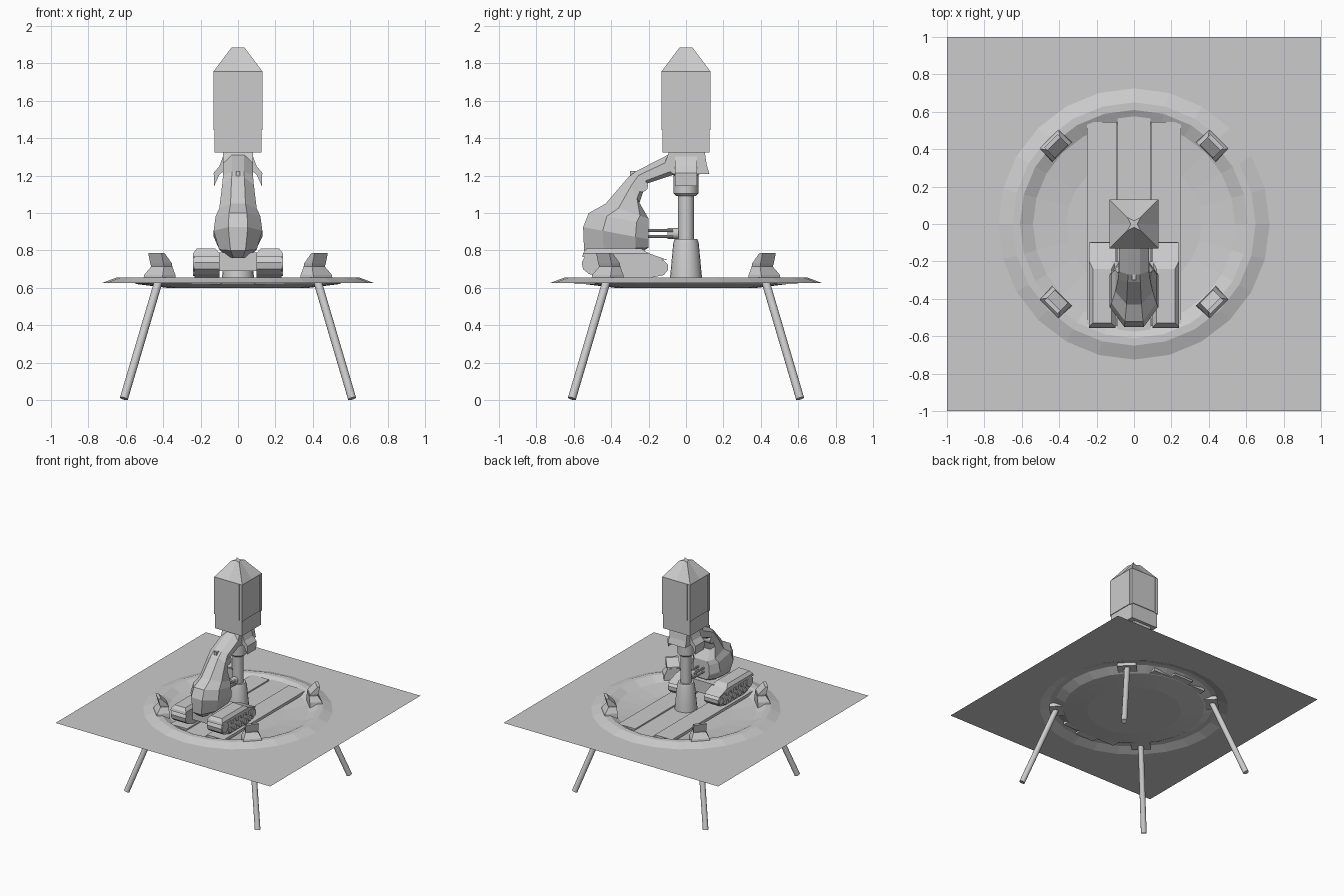
import bpy, bmesh, math
from mathutils import Vector, Matrix

if "Cube" in bpy.data.objects:
    bpy.data.objects.remove(bpy.data.objects["Cube"])

grey = bpy.data.materials.new("light_grey")
grey.diffuse_color = (0.6, 0.6, 0.6, 1)
grey.use_nodes = True
grey.node_tree.nodes["Principled BSDF"].inputs["Base Color"].default_value = grey.diffuse_color


def finish(name, bm, smooth=False, normals=True):
    if normals:
        bmesh.ops.recalc_face_normals(bm, faces=bm.faces[:])
    me = bpy.data.meshes.new(name)
    bm.to_mesh(me)
    bm.free()
    ob = bpy.data.objects.new(name, me)
    bpy.context.collection.objects.link(ob)
    me.materials.append(grey)
    if smooth:
        bpy.ops.object.select_all(action='DESELECT')
        ob.select_set(True)
        bpy.context.view_layer.objects.active = ob
        bpy.ops.object.shade_smooth_by_angle(angle=math.radians(35))
    return ob


def loft(name, rings, cap=True, smooth=False, mat=None, normals=True):
    """Skin closed rings of equal length."""
    bm = bmesh.new()
    vs = [[bm.verts.new(p) for p in r] for r in rings]
    n = len(rings[0])
    for a, b in zip(vs, vs[1:]):
        for i in range(n):
            j = (i + 1) % n
            bm.faces.new((a[i], a[j], b[j], b[i]))
    if cap:
        bm.faces.new(vs[0][::-1])
        bm.faces.new(vs[-1])
    if mat:
        bmesh.ops.transform(bm, matrix=mat, verts=bm.verts[:])
    return finish(name, bm, smooth, normals)


def box(name, x, y, z):
    return loft(name, [[(x[0], y[0], h), (x[1], y[0], h), (x[1], y[1], h), (x[0], y[1], h)] for h in z])


def circle(r, z, n):
    return [(r * math.cos(2 * math.pi * i / n), r * math.sin(2 * math.pi * i / n), z) for i in range(n)]


def lathe(name, prof, n=20, mat=None, smooth=True):
    return loft(name, [circle(r, z, n) for r, z in prof], smooth=smooth, mat=mat)


def rod(name, a, b, r, n=14):
    a, b = Vector(a), Vector(b)
    m = Matrix.Translation(a) @ (b - a).to_track_quat('Z', 'Y').to_matrix().to_4x4()
    return lathe(name, [(r, 0), (r, (b - a).length)], n, m)


def side_profile(name, x0, x1, pts):
    """Extrude a (y, z) outline along x."""
    return loft(name, [[(x, y, z) for y, z in pts] for x in (x0, x1)])


# Landing deck: square sheet with a round opening
N = 24
square = []
for x, y, _ in circle(1, 0, N):
    k = max(abs(x), abs(y))
    square.append((x / k, y / k, 0.627))
deck = loft("deck_sheet", [square, circle(0.725, 0.627, N)], cap=False, normals=False)

# Raised rim and shallow dish in the opening
bm = bmesh.new()
prof = [(0.725, 0.627), (0.65, 0.655), (0.61, 0.655), (0.54, 0.62), (0.36, 0.598)]
rings = [[bm.verts.new(p) for p in circle(r, z, N)] for r, z in prof]
for a, b in zip(rings, rings[1:]):
    for i in range(N):
        j = (i + 1) % N
        bm.faces.new((a[i], a[j], b[j], b[i]))
bm.faces.new(rings[-1])
finish("deck_rim", bm, normals=False)

# Runways across the dish floor
box("centre_strip", (-0.088, 0.088), (-0.595, 0.595), (0.622, 0.638))
for s in (-1, 1):
    box("runway", sorted((s * 0.092, s * 0.25)), (-0.545, 0.545), (0.622, 0.646))

# Splayed legs and the clamps above them
for sx in (-1, 1):
    for sy in (-1, 1):
        rod("leg", (sx * 0.425, sy * 0.425, 0.635), (sx * 0.61, sy * 0.61, 0.008), 0.022)
        m = Matrix.Translation((sx * 0.42, sy * 0.42, 0)) @ Matrix.Rotation(math.atan2(sy, sx), 4, 'Z')
        base = [(-0.05, 0.055, 0.625, 0.075), (-0.05, 0.045, 0.67, 0.07), (-0.05, 0.01, 0.72, 0.045)]
        loft("clamp_base", [[(a, -w, z), (b, -w, z), (b, w, z), (a, w, z)] for a, b, z, w in base], mat=m)
        fin = [(-0.05, 0.01, 0.70, 0.045), (-0.045, 0.02, 0.73, 0.05), (0.012, 0.035, 0.787, 0.05)]
        loft("clamp_fin", [[(a, -w, z), (b, -w, z), (b, w, z), (a, w, z)] for a, b, z, w in fin], mat=m)

# Column under the cabin
lathe("column_base", [(0.09, 0.6), (0.085, 0.66), (0.068, 0.84), (0.06, 0.862)])
lathe("column_shaft", [(0.043, 0.855), (0.043, 1.1)])
lathe("column_collar", [(0.05, 1.09), (0.066, 1.105), (0.066, 1.2), (0.08, 1.215)])
side_profile("column_hood", -0.08, 0.08,
             [(-0.09, 1.33), (0.1, 1.33), (0.11, 1.26), (0.125, 1.21), (-0.07, 1.21), (-0.12, 1.25)])
for s in (-1, 1):
    flap = [(0.07, 1.33), (0.1, 1.25), (0.13, 1.215), (0.127, 1.145), (0.1, 1.205), (0.07, 1.23)]
    loft("hood_flap", [[(s * x, y, z) for x, z in flap] for y in (-0.06, 0.06)])

# Cabin with thin wall panels
box("cabin", (-0.125, 0.125), (-0.125, 0.125), (1.325, 1.76))
for q in range(4):
    m = Matrix.Rotation(q * math.pi / 2, 4, 'Z')
    loft("cabin_panel", [[(-0.124, y, 1.452), (0.1, y, 1.452), (0.1, y, 1.758), (-0.124, y, 1.758)]
                         for y in (-0.124, -0.131)], mat=m)
    loft("cabin_corner", [[(0.107, y, 1.445), (0.131, y, 1.445), (0.131, y, 1.758), (0.107, y, 1.758)]
                          for y in (-0.12, -0.131)], mat=m)


# Creased roof
def roof_ring(c, mid, z):
    return [(-c, -c, z), (0, -mid, z), (c, -c, z), (mid, 0, z), (c, c, z), (0, mid, z), (-c, c, z), (-mid, 0, z)]


loft("cabin_roof", [roof_ring(0.13, 0.13, 1.758), roof_ring(0.035, 0.018, 1.885)])

# Crawler body sweeping up into the arm: top y, z, bottom y, z, half width
sections = [(-0.06, 1.33, -0.05, 1.21, 0.08), (-0.27, 1.222, -0.215, 1.155, 0.08),
            (-0.31, 1.19, -0.25, 1.05, 0.085), (-0.43, 1.05, -0.2, 0.97, 0.1),
            (-0.52, 1.0, -0.2, 0.94, 0.12), (-0.55, 0.925, -0.2, 0.86, 0.13),
            (-0.545, 0.8, -0.2, 0.815, 0.1), (-0.5, 0.76, -0.24, 0.79, 0.06)]
rings = []
for y0, z0, y1, z1, w in sections:
    half = [(0.0, 0.4), (0.3, 1.0), (0.8, 1.0), (1.0, 0.6)]
    outline = half + [(t, -k) for t, k in reversed(half)]
    rings.append([(k * w, y0 + (y1 - y0) * t, z0 + (z1 - z0) * t) for t, k in outline])
loft("crawler_body", rings)
rod("arm_joint", (-0.082, -0.235, 1.145), (0.082, -0.235, 1.145), 0.032)
box("body_sensor", (-0.012, 0.012), (-0.3, -0.27), (1.19, 1.226))
box("chassis", (-0.12, 0.12), (-0.46, -0.2), (0.69, 0.79))

# Twin rods bracing the body against the column
for z in (0.874, 0.906):
    for s in (-1, 1):
        rod("brace_rod", (s * 0.025, -0.28, z), (s * 0.025, -0.07, z), 0.008, 8)
rod("brace_end", (0, -0.1, 0.89), (0, -0.04, 0.89), 0.03)

# Tracks with guards and wheels
outline = [(-0.557, 0.735), (-0.54, 0.77), (-0.51, 0.782), (-0.2, 0.772), (-0.12, 0.748), (-0.097, 0.725),
           (-0.097, 0.695), (-0.12, 0.668), (-0.2, 0.652), (-0.44, 0.652), (-0.52, 0.675), (-0.55, 0.7)]
wheels = [(-0.51, 0.73, 0.042), (-0.13, 0.708, 0.03)]
wheels += [(-0.44 + 0.065 * i, 0.685, 0.022) for i in range(5)]
wheels += [(-0.41 + 0.065 * i, 0.742, 0.018) for i in range(4)]
for s in (-1, 1):
    side_profile("track", s * 0.1, s * 0.232, outline)
    guard = [(0.1, 0.24, -0.555, -0.1, 0.765), (0.1, 0.24, -0.55, -0.2, 0.785), (0.12, 0.22, -0.53, -0.24, 0.81)]
    loft("track_guard", [[(s * a, f, z), (s * b, f, z), (s * b, r, z if i else 0.75), (s * a, r, z if i else 0.75)]
                         for i, (a, b, f, r, z) in enumerate(guard)])
    for y, z, r in wheels:
        rod("track_wheel", (s * 0.225, y, z), (s * 0.24, y, z), r, 12)
